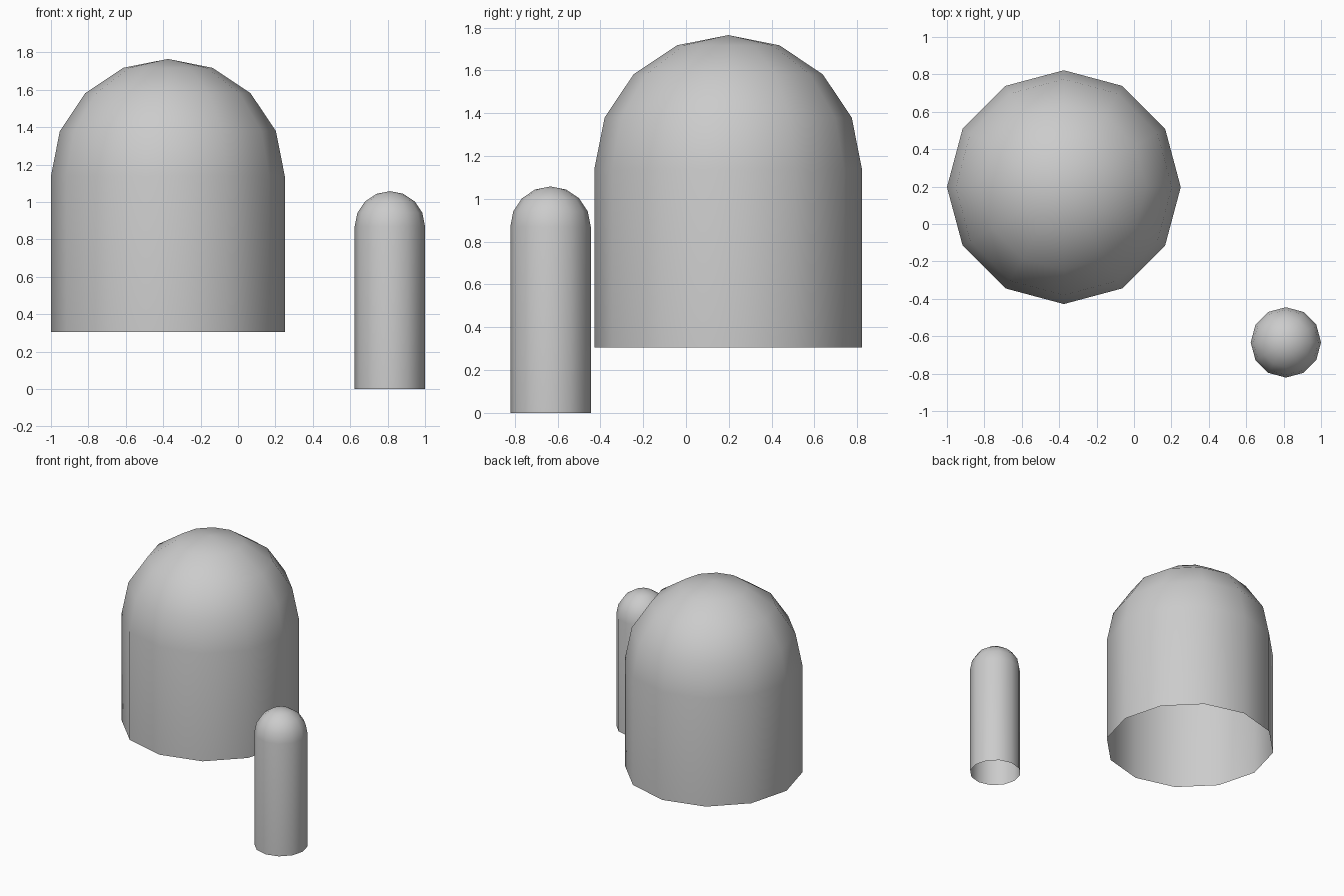
import bpy, bmesh
from math import sin, cos, pi

if "Cube" in bpy.data.objects:
    bpy.data.objects.remove(bpy.data.objects["Cube"])

SIDES = 12
DOME_STEPS = 4


def domed_tube(name, x, y, radius, z_bottom, z_dome):
    """Open-bottomed tube closed on top by a hemispherical dome."""
    bm = bmesh.new()
    # Ring profile: bottom rim, then quarter circle up to the apex
    profile = [(radius, z_bottom)]
    for i in range(DOME_STEPS):
        a = i * pi / 2 / DOME_STEPS
        profile.append((radius * cos(a), z_dome + radius * sin(a)))
    rings = [[bm.verts.new((r * cos(2 * pi * k / SIDES), r * sin(2 * pi * k / SIDES), z))
              for k in range(SIDES)] for r, z in profile]
    apex = bm.verts.new((0, 0, z_dome + radius))

    # Walls and dome bands, then the fan at the apex
    for k in range(SIDES):
        n = (k + 1) % SIDES
        for low, high in zip(rings, rings[1:]):
            bm.faces.new((low[k], low[n], high[n], high[k]))
        bm.faces.new((rings[-1][k], rings[-1][n], apex))
    for f in bm.faces:
        f.smooth = True

    mesh = bpy.data.meshes.new(name)
    bm.to_mesh(mesh)
    bm.free()
    obj = bpy.data.objects.new(name, mesh)
    obj.location = (x, y, 0)
    bpy.context.collection.objects.link(obj)
    return obj


# Large raised dome and small slim dome
domed_tube("large_domed_tube", -0.375, 0.197, 0.625, 0.305, 1.14)
domed_tube("small_domed_tube", 0.812, -0.633, 0.188, 0.0, 0.87)
